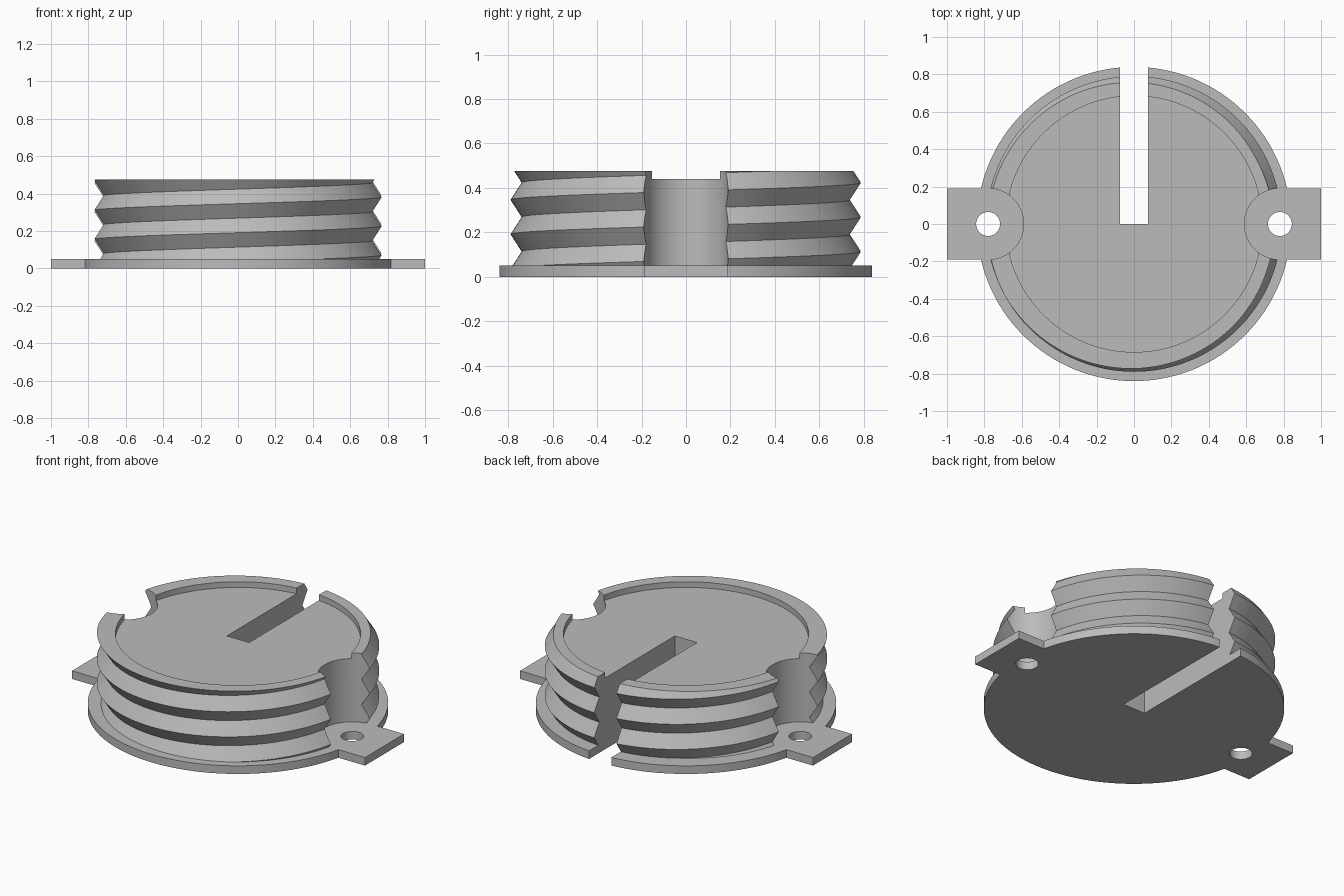
import bpy
import bmesh
from math import cos, sin, pi

cube = bpy.data.objects.get("Cube")
if cube:
    bpy.data.objects.remove(cube, do_unlink=True)

# Main dimensions
SEGMENTS = 128
FLANGE_TOP, FLOOR, RIM = 0.05, 0.44, 0.475
ROOT, CREST, PITCH, START = 0.74, 0.79, 0.155, 0.075
EAR_X, EAR_HALF = 0.78, 0.19

grey = bpy.data.materials.new("matte grey")
grey.use_nodes = True
grey.diffuse_color = (0.5, 0.5, 0.5, 1)
grey.node_tree.nodes["Principled BSDF"].inputs["Base Color"].default_value = grey.diffuse_color


def finish(bm, name):
    bmesh.ops.recalc_face_normals(bm, faces=bm.faces)
    mesh = bpy.data.meshes.new(name)
    bm.to_mesh(mesh)
    bm.free()
    mesh.materials.append(grey)
    obj = bpy.data.objects.new(name, mesh)
    bpy.context.collection.objects.link(obj)
    return obj


def cylinder(name, x, radius, z0, z1, segments=SEGMENTS):
    bm = bmesh.new()
    bmesh.ops.create_cone(bm, cap_ends=True, segments=segments,
                          radius1=radius, radius2=radius, depth=z1 - z0)
    bmesh.ops.translate(bm, verts=bm.verts, vec=(x, 0, (z0 + z1) / 2))
    return finish(bm, name)


def box(name, low, high):
    bm = bmesh.new()
    bmesh.ops.create_cube(bm, size=1)
    for v in bm.verts:
        v.co = [a if c < 0 else b for c, a, b in zip(v.co, low, high)]
    return finish(bm, name)


def combine(target, other, operation):
    """Apply a boolean and discard the helper."""
    other.hide_render = True
    bpy.context.view_layer.objects.active = target
    mod = target.modifiers.new("combine", "BOOLEAN")
    mod.operation = operation
    mod.solver = "EXACT"
    mod.object = other
    bpy.ops.object.modifier_apply(modifier=mod.name)
    bpy.data.objects.remove(other, do_unlink=True)


def threaded_plug(name, z0, z1):
    """Right-handed V thread, trimmed flat at both ends."""
    bm = bmesh.new()
    columns = []
    for i in range(SEGMENTS + 1):
        angle = 2 * pi * i / SEGMENTS
        crest_z = START + PITCH * i / SEGMENTS
        column = []
        for k in range(-4, 7):
            z = min(max(crest_z + k * PITCH / 2, z0), z1)
            wave = abs(2 * (((z - crest_z) / PITCH) % 1) - 1)
            r = ROOT + (CREST - ROOT) * wave
            column.append(bm.verts.new((r * cos(angle), r * sin(angle), z)))
        columns.append(column)
    for a, b in zip(columns, columns[1:]):
        for k in range(len(a) - 1):
            bm.faces.new((a[k], b[k], b[k + 1], a[k + 1]))
    bmesh.ops.remove_doubles(bm, verts=bm.verts, dist=1e-5)
    bmesh.ops.holes_fill(bm, edges=bm.edges, sides=0)
    return finish(bm, name)


# Threaded plug with a shallow recess and two side scallops
plug = threaded_plug("threaded_cap", FLANGE_TOP / 2, RIM)
combine(plug, cylinder("recess_cutter", 0, 0.685, FLOOR, 1), "DIFFERENCE")
for side in (-1, 1):
    combine(plug, cylinder("scallop_cutter", side * EAR_X, EAR_HALF, -1, 1, 96), "DIFFERENCE")

# Flange with two mounting ears
flange = cylinder("flange", 0, 0.84, 0, FLANGE_TOP)
ears = box("ears", (-1, -EAR_HALF, 0), (1, EAR_HALF, FLANGE_TOP))
combine(flange, ears, "UNION")
combine(plug, flange, "UNION")

# Screw holes and the open slot at the back
for side in (-1, 1):
    combine(plug, cylinder("hole_cutter", side * EAR_X, 0.064, -1, 1, 48), "DIFFERENCE")
combine(plug, box("slot_cutter", (-0.076, 0, -1), (0.076, 1, 1)), "DIFFERENCE")

# Smooth curved walls, keep edges crisp
bpy.ops.object.select_all(action="DESELECT")
plug.select_set(True)
bpy.context.view_layer.objects.active = plug
bpy.ops.object.shade_smooth_by_angle(angle=pi / 6)
